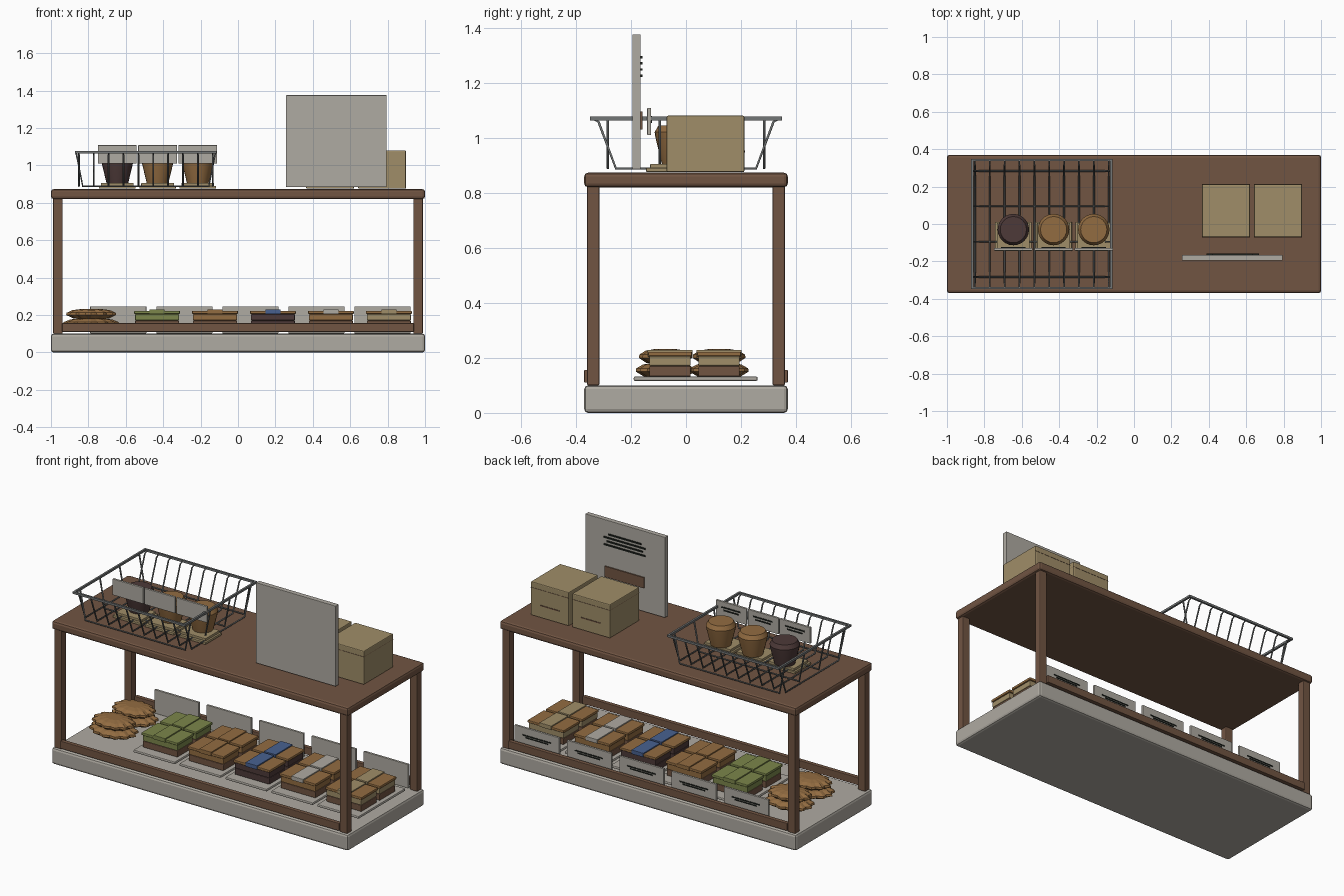
import bpy, bmesh, math
from mathutils import Vector

cube = bpy.data.objects.get("Cube")
if cube:
    bpy.data.objects.remove(cube, do_unlink=True)


def material(name, r, g, b):
    m = bpy.data.materials.new(name)
    m.use_nodes = True
    m.diffuse_color = (r, g, b, 1)
    m.node_tree.nodes["Principled BSDF"].inputs["Base Color"].default_value = (r, g, b, 1)
    return m


wood = material("brown wood", .165, .09, .055)
stone = material("pale grey", .43, .405, .36)
kraft = material("kraft card", .35, .27, .14)
green = material("leaf green", .2, .24, .07)
pastry = material("baked brown", .29, .15, .053)
dark = material("dark chocolate", .075, .042, .04)
blue = material("blue paper", .065, .12, .28)
steel = material("steel wire", .17, .18, .18)
ink = material("black ink", .012, .015, .012)


def finish(name, bm, mat, bevel=0.0):
    mesh = bpy.data.meshes.new(name)
    bm.to_mesh(mesh)
    bm.free()
    mesh.materials.append(mat)
    ob = bpy.data.objects.new(name, mesh)
    bpy.context.collection.objects.link(ob)
    if bevel:
        mod = ob.modifiers.new("Bevel", 'BEVEL')
        mod.width = bevel
        mod.segments = 2
    return ob


def box(name, x, y, z, mat, bevel=0.0):
    """Box from (low, high) ranges on each axis."""
    bm = bmesh.new()
    bmesh.ops.create_cube(bm, size=1)
    for v in bm.verts:
        v.co = [(lo + hi) / 2 + c * (hi - lo) for c, (lo, hi) in zip(v.co, (x, y, z))]
    return finish(name, bm, mat, bevel)


def around(c, size):
    return (c - size / 2, c + size / 2)


def lathe(name, x, y, profile, mat, sides=24, stretch=1.0, lobes=0, depth=0.0):
    """Stack of rings (radius, height), optionally oval and scalloped."""
    bm = bmesh.new()
    rings = []
    for r, z in profile:
        ring = []
        for i in range(sides):
            a = math.tau * i / sides
            k = r * (1 + depth * math.cos(lobes * a))
            ring.append(bm.verts.new((x + k * math.cos(a), y + k * stretch * math.sin(a), z)))
        rings.append(ring)
    for low, high in zip(rings, rings[1:]):
        for i in range(sides):
            j = (i + 1) % sides
            bm.faces.new((low[i], low[j], high[j], high[i]))
    bm.faces.new(rings[0][::-1])
    bm.faces.new(rings[-1])
    return finish(name, bm, mat)


def wires(name, paths, radius, mat):
    cu = bpy.data.curves.new(name, 'CURVE')
    cu.dimensions = '3D'
    cu.bevel_depth = radius
    cu.bevel_resolution = 1
    cu.use_fill_caps = True
    for pts in paths:
        sp = cu.splines.new('POLY')
        sp.points.add(len(pts) - 1)
        for p, co in zip(sp.points, pts):
            p.co = (*co, 1)
    cu.materials.append(mat)
    ob = bpy.data.objects.new(name, cu)
    bpy.context.collection.objects.link(ob)


# Counter frame
box("base_slab", (-1, 1), (-.37, .37), (0, .1), stone, .014)
box("counter_top", (-1, 1), (-.37, .37), (.82, .873), wood, .014)
for sx in (-1, 1):
    for sy in (-1, 1):
        box("leg", around(sx * .963, .05), around(sy * .337, .045), (.1, .825), wood, .005)
for sy in (-1, 1):
    box("rail", (-.94, .94), around(sy * .357, .026), (.11, .156), wood, .003)

# Shelf signs with writing on the serving side
for i in range(5):
    x = -.64 + .353 * i
    box("shelf_sign", around(x, .3), around(.328, .014), (.102, .246), stone, .002)
    for z in (.2, .188):
        box("shelf_sign_writing", around(x, .19 if z > .19 else .15), (.335, .338), around(z, .007), ink)

# Trays of wrapped sandwiches: (top, middle, bottom, band)
sandwiches = [(green, green, wood, green), (pastry, pastry, wood, pastry),
              (pastry, dark, dark, blue), (pastry, pastry, wood, stone),
              (pastry, kraft, wood, kraft)]
for i, (top, middle, bottom, band) in enumerate(sandwiches):
    x = -.433 + .31 * i
    box("tray", around(x, .28), (-.19, .26), (.116, .132), stone, .005)
    for y in (-.058, .12):
        box("sandwich_bottom", around(x, .235), around(y, .15), (.132, .17), bottom, .004)
        box("sandwich_filling", around(x, .235), around(y, .15), (.171, .205), middle, .004)
        box("sandwich_top", around(x, .245), around(y, .16), (.206, .222), top, .004)
        box("paper_band", around(x, .08), around(y, .165), (.204, .229), band, .002)

# Scalloped pastries in two piles
for y in (-.075, .12):
    for z, r in ((.132, .14), (.182, .125)):
        lathe("pastry", -.785, y, [(r * .72, z), (r, z + .018), (r * .98, z + .03), (r * .75, z + .044),
              (r * .4, z + .05)], pastry, 48, .72, 12, .07)

# Wire basket
BX, RX, RY, RZ = -.493, .372, .342, 1.07
FX, FY, FZ = .337, .255, .889
for s in (-1, 1):
    box("basket_rim_long", around(BX, 2 * RX + .012), around(s * RY, .012), around(RZ, .013), steel)
    box("basket_rim_short", around(BX + s * RX, .012), around(0, 2 * RY), around(RZ, .013), steel)
loops = []
for i in range(10):
    x = BX + .358 * (i / 4.5 - 1)
    loops.append([(x, -.318, RZ - .012), (x, -FY, FZ), (x, FY, FZ), (x, .318, RZ - .012)])
for y in (-.284, -.095, .095, .284):
    f = min(max(y, -FY), FY)
    loops.append([(BX - RX, y, RZ - .004), (BX - FX, f if abs(y) < .2 else y, FZ),
                  (BX + FX, f if abs(y) < .2 else y, FZ), (BX + RX, y, RZ - .004)])
wires("basket_wires", loops, .005, steel)
for s in (-1, 1):
    wires("basket_rim_ties", [[(p[0][0], s * .318, RZ - .012), (p[0][0], s * RY, RZ)] for p in loops[:10]],
          .004, steel)

# Cups on card stands, each with a sign
for i, mat in enumerate((dark, pastry, pastry)):
    x = -.645 + .215 * i
    box("cup_stand_base", around(x, .195), (-.145, .012), (.876, .89), kraft, .002)
    box("cup_stand", around(x, .175), (-.13, .005), (.89, .905), kraft, .002)
    cup = lathe("cup", x, -.03, [(.058, .905), (.082, 1.005), (.084, 1.02), (.07, 1.045)], mat)
    bpy.ops.object.select_all(action='DESELECT')
    cup.select_set(True)
    bpy.context.view_layer.objects.active = cup
    bpy.ops.object.shade_smooth_by_angle(angle=math.radians(30))
    box("cup_sign", around(x, .207), around(-.134, .014), (1.01, 1.108), stone, .002)
    for z, w in ((1.075, .13), (1.058, .1)):
        box("cup_sign_writing", around(x, w), (-.127, -.124), around(z, .008), ink)

# Large board with panel and writing on the serving side
box("large_board", (.257, .795), (-.195, -.165), (.885, 1.375), stone, .002)
box("board_panel", around(.527, .265), (-.166, -.158), (1.03, 1.095), wood)
for z, w in ((1.292, .22), (1.27, .28), (1.248, .24), (1.226, .28)):
    box("board_writing", around(.527, w), (-.166, -.159), around(z, .009), ink)

# Cardboard boxes
for x in (.492, .77):
    box("carton", around(x, .256), (-.07, .212), (.875, 1.08), kraft, .005)
    box("carton_writing", around(x, .13), (.21, .215), around(.95, .006), wood)
    box("carton_seam", around(x, .256), (-.0715, .2135), around(1.045, .002), wood)
